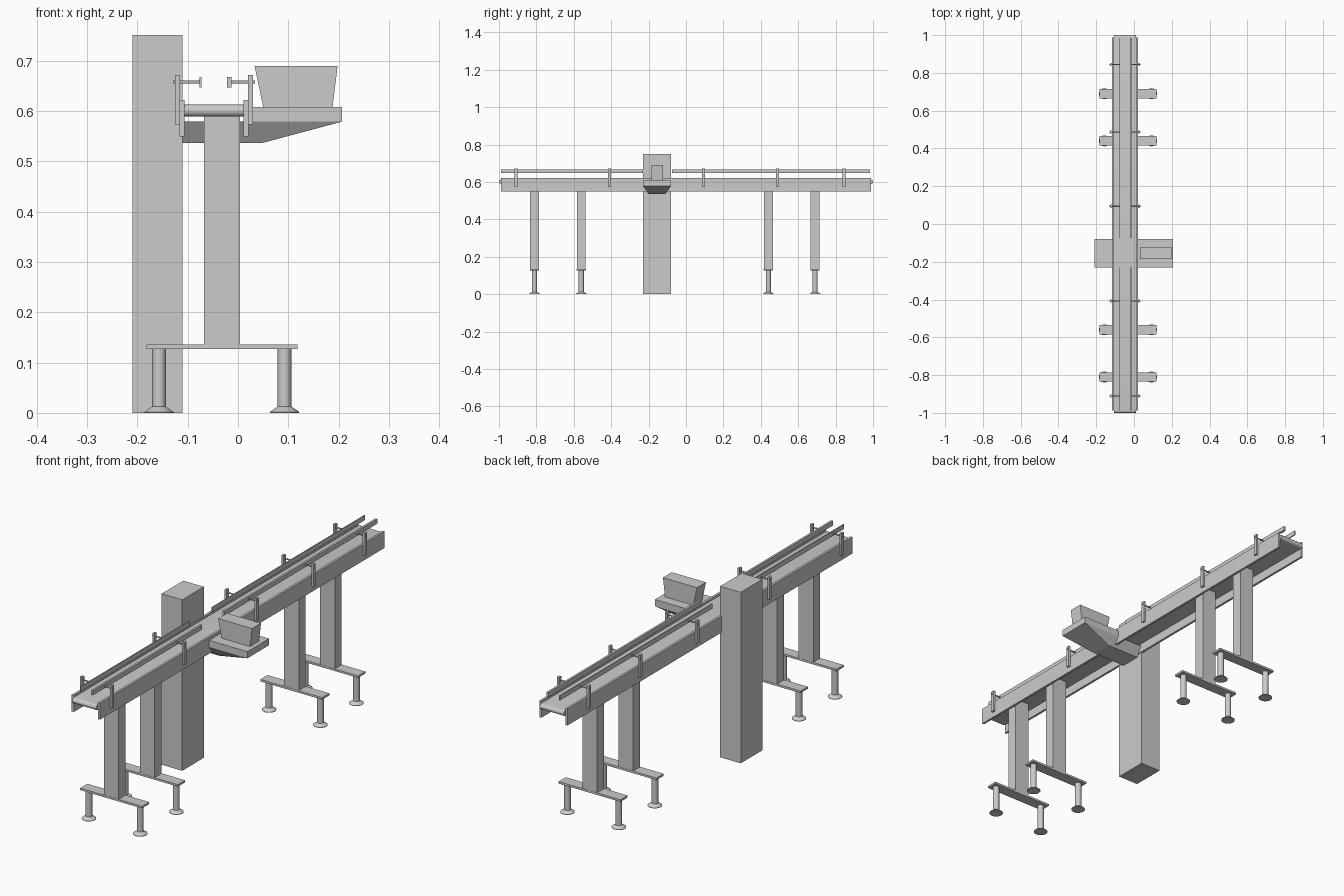
import bpy, bmesh, math

if "Cube" in bpy.data.objects:
    bpy.data.objects.remove(bpy.data.objects["Cube"])

CX = -0.0475            # conveyor centre line
TY0, TY1 = -0.23, -0.08  # tower and tray extent in y


def mesh_object(name, verts, faces, smooth=False):
    me = bpy.data.meshes.new(name)
    me.from_pydata(verts, [], faces)
    bm = bmesh.new()
    bm.from_mesh(me)
    bmesh.ops.recalc_face_normals(bm, faces=bm.faces)
    bm.to_mesh(me)
    bm.free()
    ob = bpy.data.objects.new(name, me)
    bpy.context.collection.objects.link(ob)
    if smooth:
        bpy.ops.object.select_all(action='DESELECT')
        ob.select_set(True)
        bpy.context.view_layer.objects.active = ob
        bpy.ops.object.shade_smooth_by_angle(angle=math.radians(35))
    return ob


def loft(name, rings, smooth=False):
    """Capped skin through rings that have equal point counts."""
    n = len(rings[0])
    verts = [p for r in rings for p in r]
    faces = [list(range(n)), list(range(len(verts) - n, len(verts)))]
    for k in range(len(rings) - 1):
        for i in range(n):
            j = (i + 1) % n
            faces.append([k*n + i, k*n + j, k*n + n + j, k*n + n + i])
    return mesh_object(name, verts, faces, smooth)


def rect(x0, x1, y0, y1, z):
    return [(x0, y0, z), (x1, y0, z), (x1, y1, z), (x0, y1, z)]


def box(name, x0, x1, y0, y1, z0, z1):
    return loft(name, [rect(x0, x1, y0, y1, z0), rect(x0, x1, y0, y1, z1)])


def circle(n):
    return [(math.cos(2*math.pi*i/n), math.sin(2*math.pi*i/n)) for i in range(n)]


def lathe(name, x, y, profile, n=24):
    """Turned part around a vertical axis from (radius, z) pairs."""
    return loft(name, [[(x + r*c, y + r*s, z) for c, s in circle(n)]
                       for r, z in profile], True)


def rod_x(name, x0, x1, y, z, r, n=12):
    return loft(name, [[(x, y + r*c, z + r*s) for c, s in circle(n)]
                       for x in (x0, x1)], True)


# Belt: rounded-end loop section extruded across x
R, Z, E = 0.012, 0.601, 0.988
section = []
for sign, start in ((1, -90), (-1, 90)):
    for i in range(13):
        a = math.radians(start + 15*i)
        section.append((sign*E + R*math.cos(a), Z + R*math.sin(a)))
loft("conveyor_belt", [[(x, y, z) for y, z in section] for x in (-0.106, 0.011)], True)

# Side plates
box("side_plate_left", -0.116, -0.106, -0.988, 0.988, 0.549, 0.622)
box("side_plate_right", 0.011, 0.021, -0.988, 0.988, 0.549, 0.622)

# Guide rails, interrupted at the tower
for i, (a, b) in enumerate(((-0.988, -0.23), (-0.075, 0.985))):
    box(f"guide_rail_left_{i}", -0.077, -0.073, a, b, 0.647, 0.668)
    box(f"guide_rail_right_{i}", -0.022, -0.013, a, b, 0.647, 0.668)

# Guide rail posts and rods
for i, y in enumerate((-0.91, -0.408, 0.094, 0.488, 0.845)):
    box(f"post_left_{i}", -0.125, -0.115, y-0.008, y+0.008, 0.573, 0.672)
    box(f"post_right_{i}", 0.02, 0.03, y-0.008, y+0.008, 0.573, 0.672)
    rod_x(f"rod_left_{i}", -0.129, -0.074, y, 0.6575, 0.003)
    rod_x(f"rod_right_{i}", -0.018, 0.034, y, 0.6575, 0.003)

# Supports: column, cross plate, two feet
for i, y in enumerate((-0.81, -0.56, 0.44, 0.69)):
    box(f"column_{i}", -0.068, 0.004, y-0.024, y+0.024, 0.135, 0.59)
    box(f"cross_plate_{i}", -0.182, 0.118, y-0.025, y+0.025, 0.127, 0.136)
    for side, x in (("left", -0.157), ("right", 0.0925)):
        lathe(f"foot_{side}_{i}", x, y,
              [(0.029, 0), (0.029, 0.002), (0.0145, 0.012), (0.0135, 0.0125), (0.0135, 0.127)])

# Tower
box("tower", -0.21, -0.11, TY0, TY1, 0, 0.751)

# Tray with tapered bracket under the conveyor
box("tray", 0.02, 0.207, TY0, TY1, 0.579, 0.608)
loft("tray_bracket", [rect(-0.11, 0.05, TY0+0.029, TY1-0.029, 0.537),
                      rect(-0.11, 0.207, TY0, TY1, 0.579)])

# Flared box on the tray
loft("tray_box", [rect(0.05, 0.188, -0.185, -0.123, 0.608),
                  rect(0.033, 0.198, -0.185, -0.123, 0.69)])
